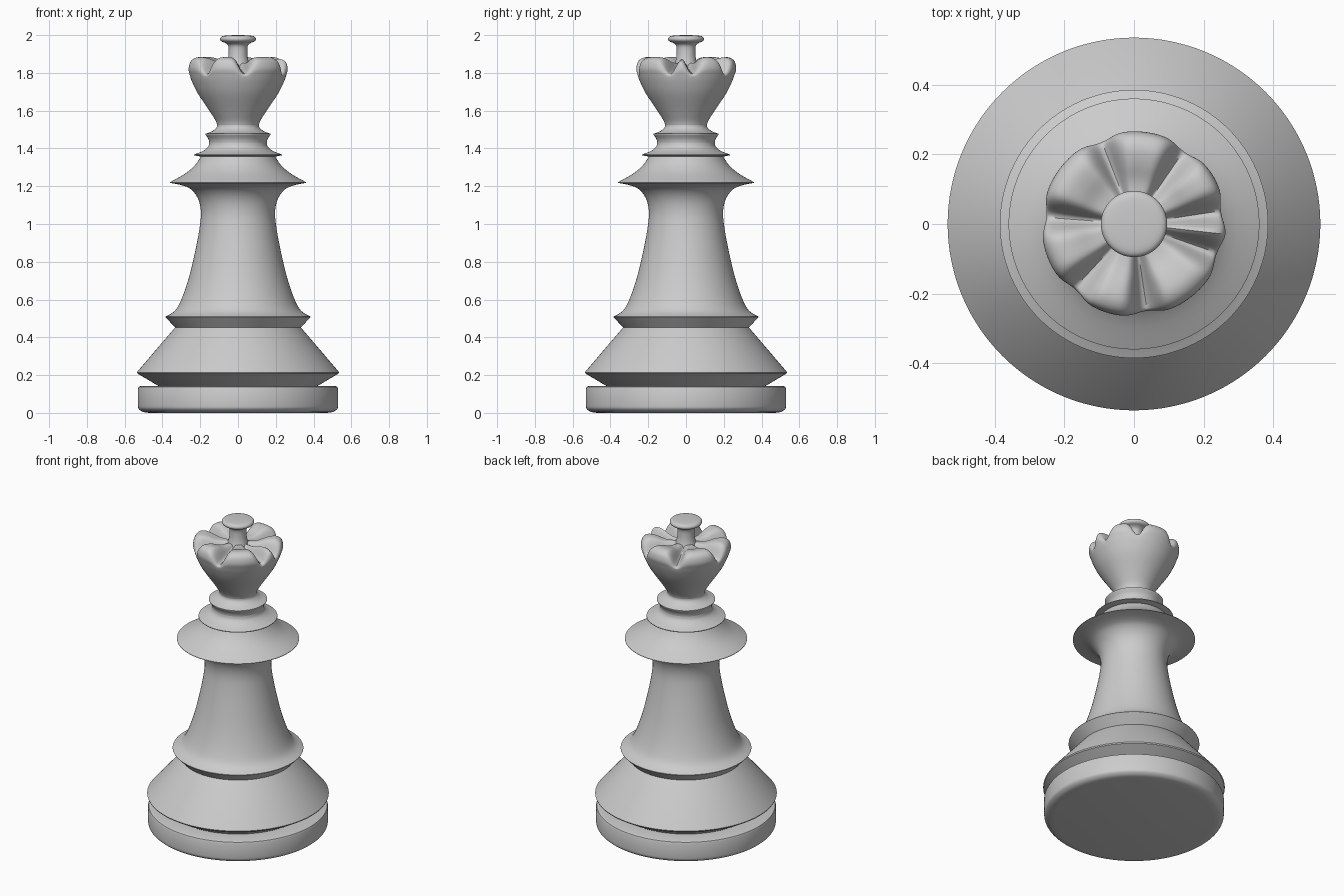
import bpy, bmesh, math

if "Cube" in bpy.data.objects:
    bpy.data.objects.remove(bpy.data.objects["Cube"])

grey = bpy.data.materials.new("plain_grey")
grey.diffuse_color = (0.6, 0.6, 0.6, 1)
grey.use_nodes = True
grey.node_tree.nodes["Principled BSDF"].inputs["Base Color"].default_value = grey.diffuse_color
SEGS = 168


def curve(pts, n=4):
    """Smooth profile passing through all points (Catmull-Rom)."""
    out = []
    p = [pts[0]] + pts + [pts[-1]]
    for i in range(1, len(p) - 2):
        for k in range(n):
            t = k / n
            out.append(tuple(
                0.5 * (2 * b + (c - a) * t + (2 * a - 5 * b + 4 * c - d) * t * t
                       + (3 * b - a - 3 * c + d) * t ** 3)
                for a, b, c, d in zip(p[i - 1], p[i], p[i + 1], p[i + 2])))
    return out + [pts[-1]]


def build(name, profile_at, angle=35):
    """Revolve a profile (which may vary with the angle) round z, ends capped."""
    bm = bmesh.new()
    cols = []
    for s in range(SEGS):
        a = 2 * math.pi * s / SEGS
        cols.append([bm.verts.new((r * math.cos(a), r * math.sin(a), z))
                     for r, z in profile_at(a)])
    for s in range(SEGS):
        c, d = cols[s], cols[(s + 1) % SEGS]
        for i in range(len(c) - 1):
            bm.faces.new((c[i], d[i], d[i + 1], c[i + 1]))
    bm.faces.new([c[0] for c in reversed(cols)])
    bm.faces.new([c[-1] for c in cols])
    me = bpy.data.meshes.new(name)
    bm.to_mesh(me)
    bm.free()
    ob = bpy.data.objects.new(name, me)
    bpy.context.collection.objects.link(ob)
    me.materials.append(grey)
    bpy.ops.object.select_all(action='DESELECT')
    ob.select_set(True)
    bpy.context.view_layer.objects.active = ob
    bpy.ops.object.shade_smooth_by_angle(angle=math.radians(angle))
    return ob


def lathe(name, pts):
    return build(name, lambda a: pts)


# Foot disc and sloping plinth
lathe("foot_disc", curve([(0.47, 0.0), (0.505, 0.006), (0.526, 0.022), (0.53, 0.04)])
      + [(0.53, 0.128), (0.526, 0.138), (0.515, 0.142), (0.40, 0.142)])
lathe("plinth", [(0.42, 0.135), (0.42, 0.142), (0.532, 0.208), (0.535, 0.215),
                 (0.53, 0.222), (0.335, 0.45), (0.33, 0.455)])

# Lower ring flowing into the flared body and wide collar
lathe("body", [(0.33, 0.449), (0.385, 0.508)]
      + curve([(0.385, 0.51), (0.335, 0.54), (0.30, 0.60), (0.262, 0.71), (0.23, 0.84),
               (0.205, 0.97), (0.196, 1.06), (0.21, 1.13), (0.245, 1.18),
               (0.29, 1.203), (0.36, 1.218)])
      + curve([(0.36, 1.221), (0.275, 1.27), (0.225, 1.315), (0.195, 1.36)]))

# Two thin neck rings
lathe("lower_neck_ring", [(0.19, 1.355), (0.232, 1.364)]
      + curve([(0.232, 1.368), (0.185, 1.387), (0.158, 1.41), (0.152, 1.435)]))
lathe("upper_neck_ring", curve([(0.152, 1.43), (0.157, 1.45), (0.172, 1.474)])
      + curve([(0.172, 1.478), (0.135, 1.492), (0.113, 1.512), (0.11, 1.53)]))

# Scalloped crown: blend a petal profile and a groove profile round the axis
bowl = [(0.11, 1.525), (0.12, 1.55), (0.155, 1.605), (0.212, 1.69), (0.242, 1.75)]
petal = curve(bowl + [(0.257, 1.79), (0.266, 1.825), (0.255, 1.865), (0.222, 1.883),
                      (0.175, 1.877), (0.12, 1.857), (0.06, 1.852)])
groove = curve(bowl + [(0.252, 1.78), (0.25, 1.788), (0.243, 1.793), (0.215, 1.797),
                       (0.165, 1.805), (0.11, 1.82), (0.055, 1.84)])
grooves = [math.radians(d) for d in (8, 55, 112, 175, 228, 278, 340)]


def crown_profile(a):
    gap = min(abs((a - g + math.pi) % (2 * math.pi) - math.pi) for g in grooves)
    w = math.exp(-(gap / math.radians(9)) ** 2)
    return [(p[0] * (1 - w) + q[0] * w, p[1] * (1 - w) + q[1] * w)
            for p, q in zip(petal, groove)]


build("crown", crown_profile, 50)

# Finial on its stem
lathe("finial", curve([(0.075, 1.80), (0.056, 1.86), (0.05, 1.90), (0.051, 1.94),
                       (0.065, 1.957), (0.088, 1.967), (0.095, 1.98),
                       (0.086, 1.993), (0.06, 1.998), (0.01, 2.0)]))
